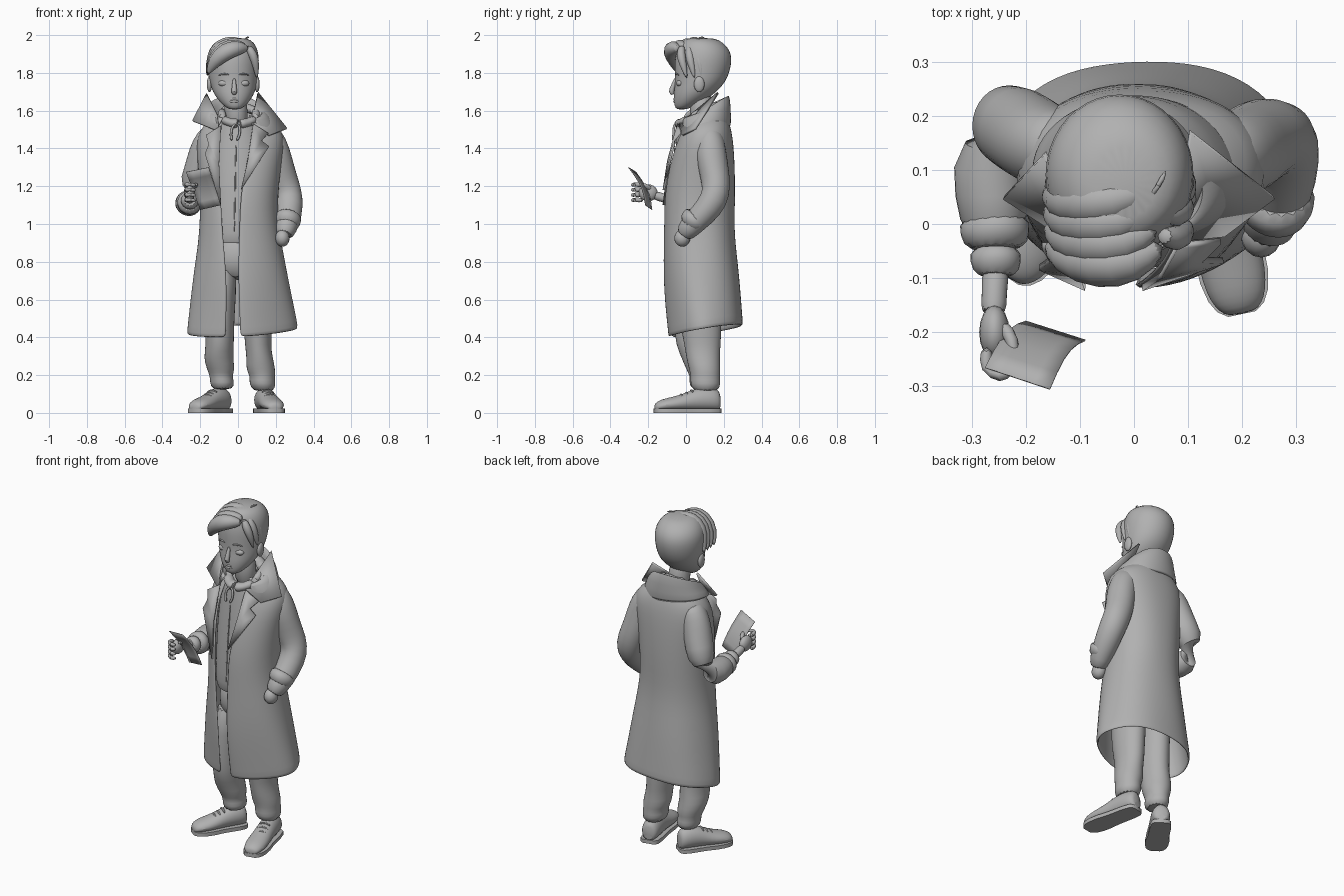
import bpy, bmesh, math
from mathutils import Vector

grey = bpy.data.materials.new("plain grey")
grey.diffuse_color = (0.44, 0.44, 0.44, 1)
TAU = math.tau


def finish(bm, name, sub=1, thick=0.0, angle=50):
    bmesh.ops.recalc_face_normals(bm, faces=bm.faces)
    me = bpy.data.meshes.new(name)
    bm.to_mesh(me)
    bm.free()
    ob = bpy.data.objects.new(name, me)
    bpy.context.collection.objects.link(ob)
    me.materials.append(grey)
    if thick:
        m = ob.modifiers.new("thickness", 'SOLIDIFY')
        m.thickness, m.offset = thick, 0
    if sub:
        m = ob.modifiers.new("smooth", 'SUBSURF')
        m.levels = m.render_levels = sub
    bpy.ops.object.select_all(action='DESELECT')
    bpy.context.view_layer.objects.active = ob
    ob.select_set(True)
    bpy.ops.object.shade_smooth_by_angle(angle=math.radians(angle))
    return ob


def loft(name, rings, closed=True, caps=True, **kw):
    bm = bmesh.new()
    vs = [[bm.verts.new(p) for p in r] for r in rings]
    n = len(vs[0])
    for a, b in zip(vs, vs[1:]):
        for i in range(n if closed else n - 1):
            j = (i + 1) % n
            bm.faces.new((a[i], a[j], b[j], b[i]))
    if caps and closed:
        bm.faces.new(vs[0])
        bm.faces.new(vs[-1])
    return finish(bm, name, **kw)


def ell(z, x0, x1, y0, y1, n=20):
    """Horizontal ellipse given by its extents."""
    return [((x0 + x1) / 2 + (x1 - x0) / 2 * math.cos(TAU * i / n),
             (y0 + y1) / 2 + (y1 - y0) / 2 * math.sin(TAU * i / n), z) for i in range(n)]


def tube(name, pts, radii, n=12, flat=1.0, crease=0.0, **kw):
    """Tapered tube along a path; flat squashes it across, crease adds cloth folds."""
    pts = [Vector(p) for p in pts]
    rings = []
    for i, p in enumerate(pts):
        d = (pts[min(i + 1, len(pts) - 1)] - pts[max(i - 1, 0)]).normalized()
        u = d.cross(Vector((0.02, 1, 0.05) if abs(d.y) < 0.8 else (0, 0, 1))).normalized()
        v = d.cross(u)
        ring = []
        for k in range(n):
            a = TAU * k / n
            r = radii[i] * (1 + crease * math.sin(3 * a + 2.3 * i))
            ring.append(p + r * (u * math.cos(a) + v * flat * math.sin(a)))
        rings.append(ring)
    return loft(name, rings, **kw)


def ball(name, loc, size):
    bm = bmesh.new()
    bmesh.ops.create_uvsphere(bm, u_segments=16, v_segments=10, radius=1)
    for v in bm.verts:
        v.co = Vector(loc) + Vector(a * b for a, b in zip(v.co, size))
    return finish(bm, name, sub=0)


def plate(name, pts, thick=0.012):
    bm = bmesh.new()
    bm.faces.new([bm.verts.new(p) for p in pts])
    return finish(bm, name, sub=0, thick=thick)


# Coat body: open at the front; z, x extents, y extents, opening edges
coat = [(0.435, -0.27, 0.315, -0.088, 0.303, -0.065, 0.01), (0.47, -0.268, 0.312, -0.09, 0.30, -0.065, 0.01),
        (0.60, -0.25, 0.285, -0.105, 0.29, -0.06, 0.005), (0.75, -0.23, 0.255, -0.115, 0.275, -0.06, 0.0),
        (0.90, -0.205, 0.225, -0.112, 0.255, -0.075, 0.003), (1.02, -0.195, 0.205, -0.11, 0.25, -0.085, 0.008),
        (1.15, -0.195, 0.205, -0.108, 0.254, -0.09, 0.012), (1.30, -0.205, 0.22, -0.085, 0.252, -0.10, 0.04),
        (1.42, -0.215, 0.24, -0.052, 0.245, -0.10, 0.065), (1.49, -0.20, 0.232, -0.02, 0.235, -0.09, 0.07),
        (1.54, -0.155, 0.175, 0.0, 0.22, -0.08, 0.07), (1.58, -0.11, 0.11, 0.02, 0.20, -0.06, 0.05)]


def coat_ring(z, x0, x1, y0, y1, xl, xr, n=34):
    cx, rx, cy, ry = (x0 + x1) / 2, (x1 - x0) / 2, (y0 + y1) / 2, (y1 - y0) / 2
    low = max(0, min(1, (1.05 - z) / 0.5))
    p = 0.9 + 0.13 * low                                    # rounder towards the skirt

    def edge(x):
        u = (x - cx) / rx
        return math.acos(math.copysign(abs(u) ** (1 / p), u))
    a0, a1 = -edge(xr), TAU - edge(xl)
    out = []
    for i in range(n + 1):
        a = a0 + (a1 - a0) * i / n
        c, s = math.cos(a), math.sin(a)
        f = 1 - 0.02 * low * (1 - math.cos(5 * a + 3 * z))  # hanging folds
        out.append((cx + rx * f * math.copysign(abs(c) ** p, c), cy + ry * f * math.copysign(abs(s) ** p, s),
                    z + low * (0.03 * s + 0.015 * c - 0.002)))
    return out


loft("coat_body", [coat_ring(*r) for r in coat], closed=False, thick=0.014)

# Turned-up collar: high at the back, falling to the front, with an outer fold
rows = [[], [], [], [], []]
for i in range(25):
    a = math.radians(-62 + 304 * i / 24)
    c, s = math.cos(a), math.sin(a)
    front = max(0, -s)
    top = 1.63 + 0.062 * s - 0.02 * front - 0.02 * max(0, c) * (1 - abs(s))
    cx = -0.02 + 0.03 * front
    outer = 0.195 - 0.025 * max(0, c) * max(0, s)
    for row, (x, rx, ry, z) in zip(rows, ((0.005, 0.10, 0.085, 1.53), (cx, 0.122, 0.112, top - 0.03),
                                          (cx, 0.138, 0.128, top), (0.0, 0.16, 0.133, (top + 1.52) / 2 + 0.02),
                                          (0.005, outer, 0.135, 1.515 - 0.02 * c - 0.02 * front))):
        row.append((x + rx * c * (1 + 0.15 * front), 0.10 + ry * s, z))
loft("collar", rows, closed=False, thick=0.01)
plate("collar_point_right", [(-0.165, 0.13, 1.69), (-0.24, 0.05, 1.545), (-0.10, -0.04, 1.49), (-0.11, 0.0, 1.58)])
plate("collar_point_left", [(0.105, 0.17, 1.695), (0.258, 0.05, 1.505), (0.165, -0.02, 1.47), (0.07, -0.03, 1.53)])

# Lapels folded back on the chest
plate("lapel_right", [(-0.09, -0.118, 1.10), (-0.175, -0.08, 1.37), (-0.155, -0.066, 1.42),
                      (-0.17, -0.04, 1.47), (-0.09, -0.045, 1.52), (-0.10, -0.09, 1.32)])
plate("lapel_left", [(0.015, -0.118, 1.18), (0.165, -0.068, 1.41), (0.125, -0.066, 1.44),
                     (0.16, -0.032, 1.48), (0.08, -0.04, 1.53), (0.05, -0.095, 1.33)])

# Sleeves and cuffs
tube("sleeve_left", [(0.13, 0.125, 1.495), (0.165, 0.125, 1.46), (0.197, 0.13, 1.38), (0.222, 0.148, 1.28),
                     (0.252, 0.162, 1.20), (0.272, 0.152, 1.13), (0.27, 0.09, 1.05), (0.254, 0.01, 0.975),
                     (0.242, -0.015, 0.935)],
     [0.055, 0.078, 0.084, 0.08, 0.077, 0.077, 0.07, 0.06, 0.045], n=16, crease=0.03)
tube("sleeve_right", [(-0.12, 0.135, 1.495), (-0.15, 0.14, 1.455), (-0.18, 0.15, 1.38), (-0.21, 0.175, 1.27),
                      (-0.25, 0.192, 1.18), (-0.268, 0.16, 1.115), (-0.262, 0.05, 1.105), (-0.255, -0.03, 1.115)],
     [0.055, 0.076, 0.082, 0.08, 0.078, 0.076, 0.07, 0.06], n=16, crease=0.03)
tube("cuff_left", [(0.268, 0.065, 1.05), (0.262, 0.04, 1.02), (0.255, 0.015, 0.985)], [0.073, 0.073, 0.065], n=16,
     crease=0.03)
tube("cuff_right", [(-0.258, 0.02, 1.11), (-0.256, -0.02, 1.115), (-0.255, -0.05, 1.12)], [0.07, 0.065, 0.057], n=16,
     crease=0.04)
tube("inner_cuff_right", [(-0.255, -0.04, 1.12), (-0.255, -0.07, 1.125), (-0.255, -0.10, 1.13)],
     [0.05, 0.05, 0.04], crease=0.05)
ball("pocketed_hand", (0.235, -0.02, 0.925), (0.038, 0.042, 0.045))

# Hooded top: front panel seen in the coat opening, slouched neck and cords
panel = [(0.90, -0.15, 0.14, -0.075, 0.19), (0.93, -0.16, 0.15, -0.09, 0.2), (1.1, -0.16, 0.16, -0.085, 0.21),
         (1.3, -0.16, 0.17, -0.07, 0.21), (1.46, -0.14, 0.15, -0.05, 0.2), (1.54, -0.1, 0.1, -0.04, 0.18)]
loft("hooded_top", [ell(*r, n=24)[12:] + ell(*r, n=24)[:1] for r in panel], closed=False)
hood = [(0.005 + 0.092 * math.cos(a), 0.065 + 0.095 * math.sin(a), 1.575 + 0.045 * math.sin(a))
        for a in (TAU * k / 20 - math.pi / 2 for k in range(21))]
tube("hood_neck", hood, [0.027 + 0.005 * math.cos(k * 1.9) for k in range(21)], n=10, flat=1.3)
for side in (-1, 1):
    tube("hood_cord", [(-0.01, -0.055, 1.53), (-0.01 + side * 0.022, -0.065, 1.52),
                       (-0.015 + side * 0.025, -0.065, 1.47), (-0.02 + side * 0.012, -0.07, 1.44)],
         [0.006, 0.008, 0.007, 0.009], n=8)
tube("top_opening", [(-0.01, -0.055, 1.45), (-0.015, -0.08, 1.2), (-0.02, -0.086, 0.94)], [0.004] * 3, n=6)

# Trousers
loft("trouser_hips", [ell(0.70, -0.15, 0.16, -0.04, 0.2), ell(0.80, -0.155, 0.165, -0.06, 0.21),
                      ell(0.95, -0.14, 0.14, -0.06, 0.19)])
legs = {"right": [(0.80, -0.165, 0.0, -0.06, 0.18), (0.62, -0.17, -0.01, -0.065, 0.17), (0.45, -0.18, -0.02, -0.065, 0.15),
                  (0.36, -0.17, -0.02, -0.055, 0.155), (0.29, -0.185, -0.025, -0.025, 0.16), (0.23, -0.165, -0.015, 0.0, 0.17),
                  (0.195, -0.15, -0.03, 0.02, 0.16), (0.165, -0.15, -0.018, 0.015, 0.17), (0.12, -0.14, -0.025, 0.025, 0.16)],
        "left": [(0.80, 0.0, 0.17, -0.05, 0.19), (0.62, 0.015, 0.18, -0.05, 0.19), (0.45, 0.03, 0.185, -0.03, 0.19),
                 (0.36, 0.035, 0.175, -0.01, 0.185), (0.29, 0.045, 0.185, 0.0, 0.18), (0.23, 0.04, 0.20, 0.015, 0.185),
                 (0.19, 0.065, 0.195, 0.025, 0.18), (0.16, 0.055, 0.20, 0.02, 0.185), (0.11, 0.08, 0.195, 0.035, 0.175)]}
for side, rings in legs.items():
    loft("trouser_leg_" + side, [ell(*r, n=16) for r in rings])


# Lace-up shoes: sections from heel to toe, with sole and laces
def shoe(side, heel, toe):
    heel, toe = Vector((*heel, 0)), Vector((*toe, 0))
    d = toe - heel
    w = Vector((-d.y, d.x, 0)).normalized()
    st = [(0.01, 0.032, 0.105), (0.06, 0.05, 0.13), (0.2, 0.056, 0.138), (0.36, 0.056, 0.132), (0.5, 0.057, 0.112),
          (0.65, 0.063, 0.092), (0.8, 0.062, 0.08), (0.9, 0.054, 0.07), (0.96, 0.042, 0.058), (0.995, 0.024, 0.045)]
    rings = []
    for t, hw, h in st:
        ring = []
        for k in range(14):
            c, s = math.cos(TAU * k / 14), math.sin(TAU * k / 14)
            z = 0.012 + (h - 0.012) * (0.5 + 0.5 * math.copysign(abs(s) ** 0.8, s))
            ring.append(heel + d * t + w * hw * c * (1 - 0.2 * max(0, s)) + Vector((0, 0, z)))
        rings.append(ring)
    loft("shoe_" + side, rings)
    out = [heel + d * t + w * (hw + 0.002) for t, hw, h in st]
    out += [heel + d * t - w * (hw + 0.002) for t, hw, h in reversed(st)]
    loft("sole_" + side, [[p + Vector((0, 0, z)) for p in out] for z in (0, 0.022)], sub=0)
    for t, z in ((0.44, 0.122), (0.52, 0.109), (0.60, 0.099)):
        p = heel + d * t
        tube("lace_" + side, [p + w * -0.035 + Vector((0, 0, z - 0.015)), p + Vector((0, 0, z + 0.004)),
                              p + w * 0.035 + Vector((0, 0, z - 0.015))], [0.007] * 3, n=6)


shoe("right", (-0.06, 0.165), (-0.235, -0.10))
shoe("left", (0.125, 0.185), (0.2, -0.168))

# Neck and head
tube("neck", [(-0.005, 0.09, 1.50), (-0.01, 0.08, 1.60), (-0.02, 0.08, 1.70)], [0.065, 0.06, 0.065], n=16)
loft("head", [ell(1.605, -0.045, 0.01, -0.05, 0.0), ell(1.625, -0.075, 0.04, -0.062, 0.05),
              ell(1.66, -0.11, 0.07, -0.066, 0.11), ell(1.70, -0.135, 0.092, -0.066, 0.165),
              ell(1.75, -0.152, 0.104, -0.058, 0.21), ell(1.81, -0.163, 0.11, -0.062, 0.235),
              ell(1.87, -0.168, 0.114, -0.062, 0.245), ell(1.92, -0.158, 0.107, -0.05, 0.235),
              ell(1.96, -0.128, 0.088, -0.03, 0.20), ell(1.987, -0.08, 0.05, 0.0, 0.15)])
tube("nose", [(-0.02, -0.054, 1.775), (-0.02, -0.066, 1.735), (-0.02, -0.081, 1.70), (-0.02, -0.066, 1.685)],
     [0.008, 0.012, 0.017, 0.012], n=10)
for z, r in ((1.662, 0.009), (1.65, 0.010)):
    tube("lip", [(-0.05, -0.054, z - 0.002), (-0.02, -0.064, z), (0.01, -0.054, z - 0.002)], [0.004, r, 0.004], n=8)
for s in (-1, 1):
    x = -0.022 + s * 0.052
    ball("eyelid", (x, -0.032, 1.745), (0.03, 0.02, 0.018))
    tube("eyebrow", [(x - s * 0.028, -0.056, 1.79), (x, -0.052, 1.797), (x + s * 0.03, -0.037, 1.787)],
         [0.004, 0.006, 0.003], n=8)
    ball("ear", (-0.025 + s * 0.126, 0.07, 1.74), (0.014, 0.028, 0.042))

# Hair: side-parted quiff of broad overlapping locks swept across the brow
for i in range(4):
    t = i / 3
    tube("hair_lock", [(0.055 - 0.03 * t, -0.04 + 0.10 * t, 1.93 + 0.035 * t),
                       (0.0 - 0.03 * t, -0.073 + 0.115 * t, 1.935 + 0.024 * t),
                       (-0.065 - 0.025 * t, -0.078 + 0.115 * t, 1.915 + 0.02 * t),
                       (-0.13 - 0.008 * t, -0.06 + 0.10 * t, 1.86 + 0.02 * t),
                       (-0.162 - 0.003 * t, -0.038 + 0.10 * t, 1.79 - 0.01 * t)],
         [0.016, 0.043, 0.05, 0.039, 0.006], n=12, flat=0.95, crease=0.03)
for i in range(3):
    tube("side_lock", [(0.05, -0.02 + 0.04 * i, 1.945), (0.08, -0.03 + 0.045 * i, 1.90),
                       (0.096, -0.015 + 0.045 * i, 1.84), (0.10, 0.005 + 0.04 * i, 1.77)],
         [0.016, 0.027, 0.02, 0.005], n=10, flat=1.0)
tube("hair_tuft", [(0.03, 0.05, 1.97), (0.045, 0.07, 1.988), (0.06, 0.10, 1.988)], [0.015, 0.009, 0.002], n=8)

# Hand holding a slightly curled paper
tube("wrist", [(-0.255, -0.07, 1.125), (-0.258, -0.13, 1.14), (-0.26, -0.17, 1.155)], [0.03, 0.022, 0.028])
ball("palm", (-0.258, -0.20, 1.165), (0.028, 0.05, 0.045))
for k in range(4):
    z = 1.205 - 0.027 * k
    tube("finger", [(-0.272, -0.225, z), (-0.275, -0.272, z + 0.006), (-0.25, -0.287, z + 0.004), (-0.222, -0.268, z)],
         [0.014, 0.014, 0.013, 0.009], n=8)
tube("thumb", [(-0.245, -0.185, 1.185), (-0.222, -0.215, 1.205), (-0.222, -0.25, 1.21)], [0.018, 0.014, 0.009], n=8)
sheet = []
for i in range(6):
    v = i / 5
    a = Vector((-0.275, -0.265, 1.275)).lerp(Vector((-0.20, -0.18, 1.075)), v)
    b = Vector((-0.155, -0.305, 1.30)).lerp(Vector((-0.09, -0.215, 1.10)), v)
    bend = Vector((0.0, 0.02, 0.0)) * math.sin(math.pi * v)
    sheet.append([a.lerp(b, k / 4) + bend for k in range(5)])
loft("paper", sheet, closed=False, sub=0, thick=0.003)
